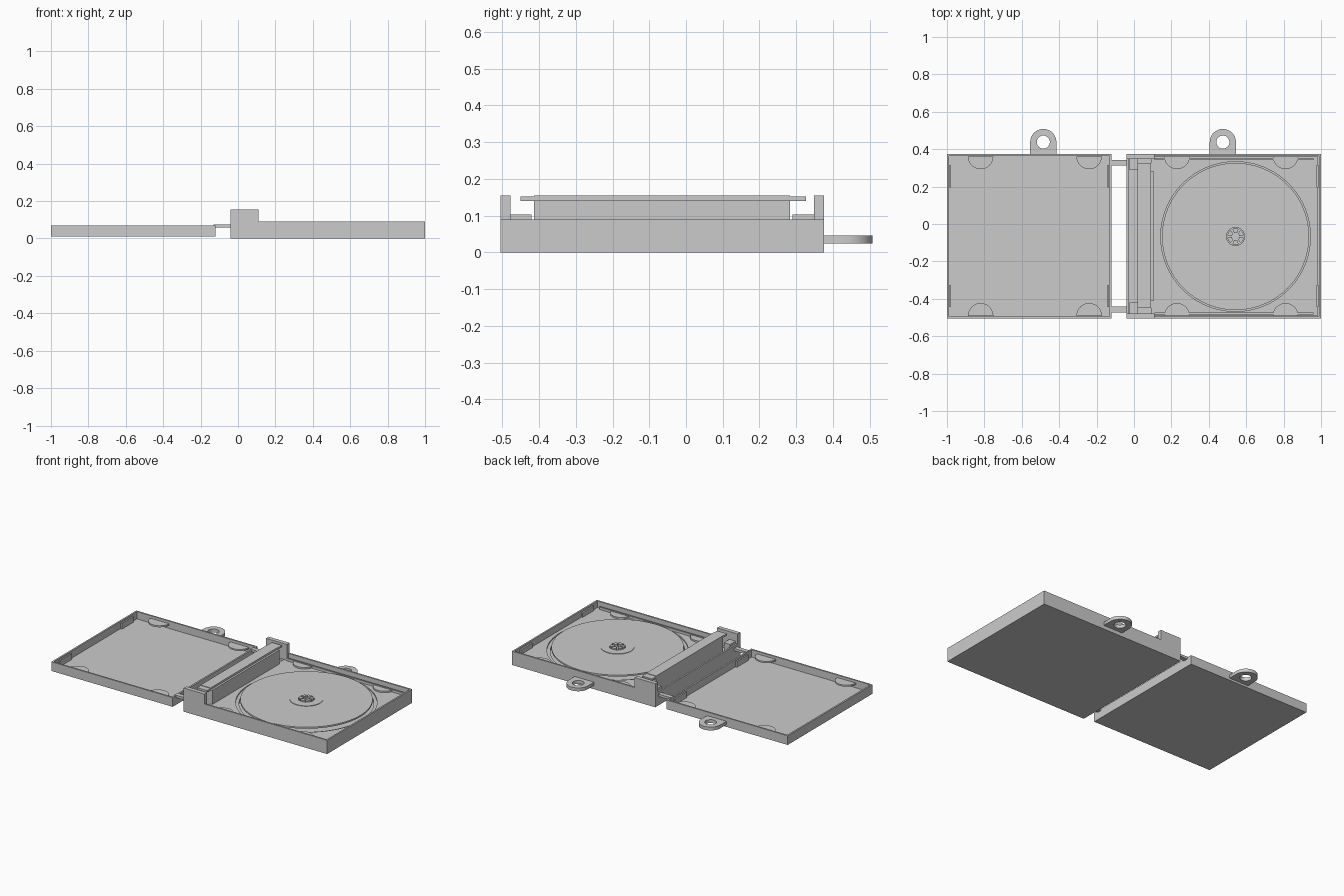
import bpy, bmesh
from math import cos, sin, pi, radians

old = bpy.data.objects.get("Cube")
if old:
    bpy.data.objects.remove(old)

grey = bpy.data.materials.new("light grey plastic")
grey.use_nodes = True
tone = (0.6, 0.6, 0.6, 1)
grey.diffuse_color = tone
grey.node_tree.nodes["Principled BSDF"].inputs["Base Color"].default_value = tone

FRONT, BACK = -0.505, 0.375
MID = (FRONT + BACK) / 2


def add(name, mesh):
    ob = bpy.data.objects.new(name, mesh)
    bpy.context.collection.objects.link(ob)
    mesh.materials.clear()
    mesh.materials.append(grey)
    return ob


def cuboid(bm, x, y, z):
    verts = bmesh.ops.create_cube(bm, size=1)["verts"]
    for v in verts:
        v.co = [lo + (hi - lo) * (c + 0.5) for c, (lo, hi) in zip(v.co, (x, y, z))]


def box(name, x, y, z):
    bm = bmesh.new()
    cuboid(bm, x, y, z)
    mesh = bpy.data.meshes.new(name)
    bm.to_mesh(mesh)
    bm.free()
    return add(name, mesh)


def tray(name, x, z, floor, wall=0.015):
    """Open shallow box: inset the top and push it down to the floor."""
    bm = bmesh.new()
    cuboid(bm, x, (FRONT, BACK), z)
    top = max(bm.faces, key=lambda f: f.calc_center_median().z)
    bmesh.ops.inset_region(bm, faces=[top], thickness=wall)
    ext = bmesh.ops.extrude_face_region(bm, geom=[top])["geom"]
    for v in ext:
        if isinstance(v, bmesh.types.BMVert):
            v.co.z = floor
    if top.is_valid:
        bmesh.ops.delete(bm, geom=[top], context="FACES_ONLY")
    bmesh.ops.recalc_face_normals(bm, faces=bm.faces)
    mesh = bpy.data.meshes.new(name)
    bm.to_mesh(mesh)
    bm.free()
    return add(name, mesh)


def arc(cx, cy, r, a=0, b=360, n=64):
    closed = (b - a) == 360
    steps = n if closed else n + 1
    return [(cx + r * cos(radians(a + (b - a) * i / n)),
             cy + r * sin(radians(a + (b - a) * i / n))) for i in range(steps)]


def plate(name, outlines, z0, z1):
    """Flat plate from an outline; inner outlines become holes."""
    cu = bpy.data.curves.new(name, "CURVE")
    cu.dimensions = "2D"
    cu.fill_mode = "BOTH"
    cu.extrude = (z1 - z0) / 2
    for pts in outlines:
        sp = cu.splines.new("POLY")
        sp.points.add(len(pts) - 1)
        for p, (px, py) in zip(sp.points, pts):
            p.co = (px, py, 0, 1)
        sp.use_cyclic_u = True
    tmp = bpy.data.objects.new(name + "_outline", cu)
    bpy.context.collection.objects.link(tmp)
    deps = bpy.context.evaluated_depsgraph_get()
    mesh = bpy.data.meshes.new_from_object(tmp.evaluated_get(deps))
    bpy.data.objects.remove(tmp)
    for v in mesh.vertices:
        v.co.z += (z0 + z1) / 2
    return add(name, mesh)


def rect(x0, x1, y0, y1):
    return [(x0, y0), (x1, y0), (x1, y1), (x0, y1)]


# Lid and base shells
tray("lid", (-1, -0.12), (0.01, 0.07), 0.022)
tray("base", (-0.04, 1), (0, 0.09), 0.03)

# Half-round retaining tabs along the front and back walls
for part, xs, z in (("lid", (-0.82, -0.24), 0.045), ("base", (0.23, 0.81), 0.052)):
    for x in xs:
        plate(part + "_back_tab", [arc(x, BACK - 0.014, 0.068, 180, 360, 20)], z, z + 0.01)
        plate(part + "_front_tab", [arc(x, FRONT + 0.014, 0.068, 0, 180, 20)], z, z + 0.01)

# Small catches on the side walls
for y in (MID - 0.32, MID + 0.32):
    box("lid_left_catch", (-0.142, -0.133), (y - 0.06, y + 0.06), (0.022, 0.06))
    box("lid_right_catch", (-0.987, -0.978), (y - 0.06, y + 0.06), (0.022, 0.06))
    box("base_catch", (0.977, 0.987), (y - 0.06, y + 0.06), (0.04, 0.08))

# Disc holder with a round recess
CX, CY = 0.543, -0.067
plate("disc_holder", [rect(0.09, 0.985, FRONT + 0.015, BACK - 0.015),
                      arc(CX, CY, 0.42, n=96)], 0.03, 0.05)
plate("recess_step", [arc(CX, CY, 0.42, n=96), arc(CX, CY, 0.4, n=96)], 0.03, 0.042)
for name, y in (("front_rail", FRONT + 0.022), ("back_rail", BACK - 0.032)):
    box(name, (0.11, 0.96), (y, y + 0.01), (0.05, 0.066))

# Disc, its raised centre ring and the split hub
plate("disc", [arc(CX, CY, 0.393, n=96), arc(CX, CY, 0.048)], 0.06, 0.07)
plate("disc_centre_ring", [arc(CX, CY, 0.1), arc(CX, CY, 0.048)], 0.07, 0.073)
plate("hub_foot", [arc(CX, CY, 0.1)], 0.03, 0.06)
for k in range(6):
    a = k * 60
    plate("hub_finger", [arc(CX, CY, 0.044, a + 8, a + 52, 8)
                         + arc(CX, CY, 0.02, a + 52, a + 8, 6)], 0.06, 0.08)

# Spine block with its overhanging cover
box("spine_block", (0.02, 0.103), (-0.413, 0.283), (0.03, 0.142))
box("spine_cover", (0.018, 0.09), (-0.413, 0.283), (0.142, 0.155))
for y in ((-0.45, -0.413), (0.283, 0.326)):
    box("cover_end", (0.018, 0.09), y, (0.14, 0.152))

# Raised cheeks, hinge ledges and hinge arms at both ends of the spine
for cheek, ledge, arm in (((FRONT, FRONT + 0.027), (-0.478, -0.42), (-0.472, -0.442)),
                          ((BACK - 0.027, BACK), (0.29, 0.348), (0.312, 0.342))):
    box("cheek", (-0.04, 0.11), cheek, (0.05, 0.155))
    box("hinge_ledge", (-0.025, 0.02), ledge, (0.03, 0.104))
    box("hinge_arm", (-0.13, -0.03), arm, (0.058, 0.074))

# Hanging loops on the back edge
for part, x in (("lid", -0.485), ("base", 0.475)):
    outline = [(x - 0.07, BACK - 0.005), (x + 0.07, BACK - 0.005)] + arc(x, 0.438, 0.07, 0, 180, 32)
    loop = plate(part + "_hanging_loop", [outline, arc(x, 0.438, 0.035, n=32)], 0.024, 0.046)
    bev = loop.modifiers.new("soft_edge", "BEVEL")
    bev.width = 0.003
    bev.limit_method = "ANGLE"
    bev.angle_limit = pi / 3
